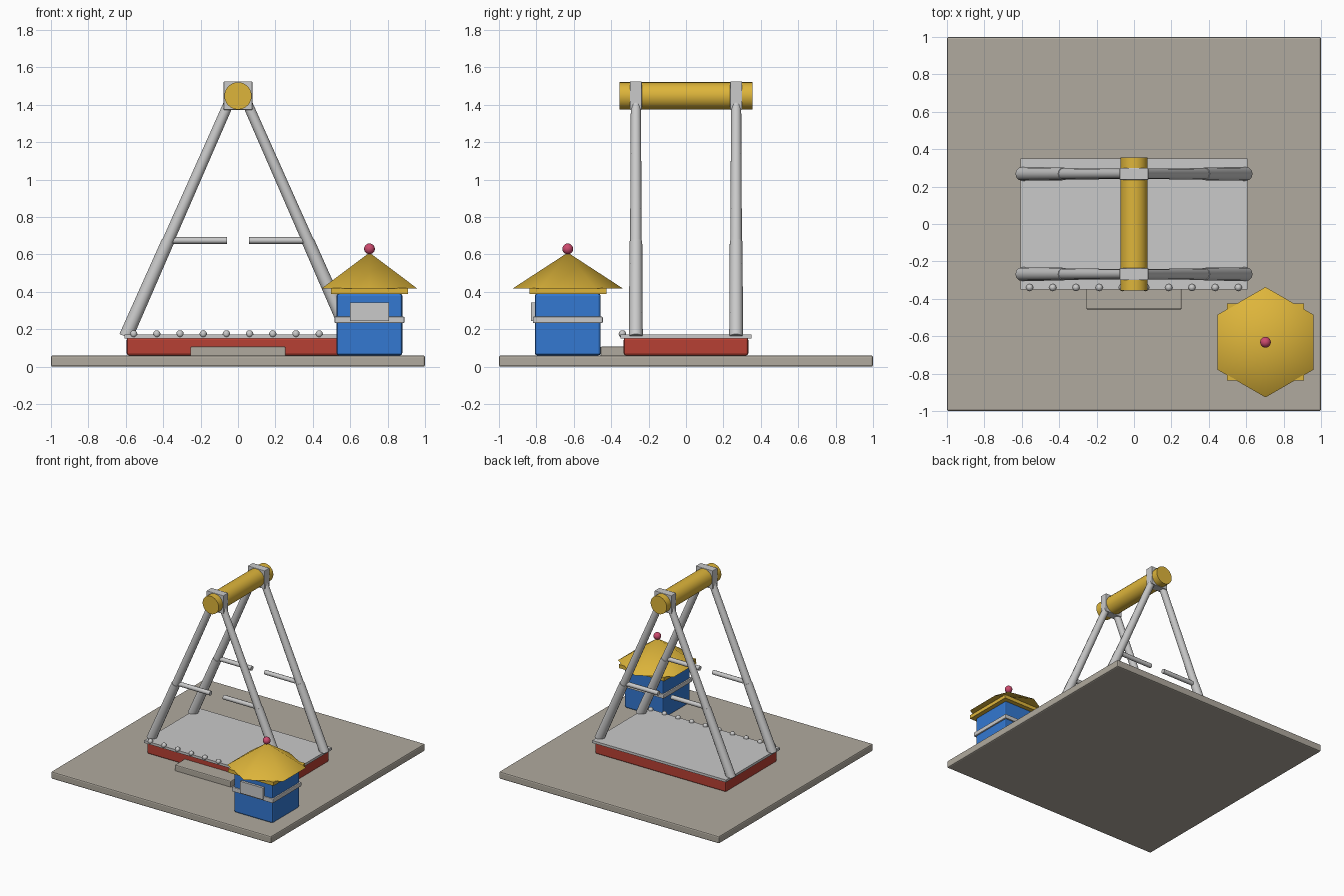
import bpy, math
from mathutils import Vector

if "Cube" in bpy.data.objects:
    bpy.data.objects.remove(bpy.data.objects["Cube"])


def material(name, r, g, b):
    """Flat colour given as sRGB, stored as linear."""
    m = bpy.data.materials.new(name)
    m.diffuse_color = [*(((c + 0.055) / 1.055) ** 2.4 for c in (r, g, b)), 1]
    m.use_nodes = True
    m.node_tree.nodes["Principled BSDF"].inputs["Base Color"].default_value = m.diffuse_color
    return m


STONE = material("stone grey", 0.69, 0.665, 0.62)
STEEL = material("light steel", 0.79, 0.79, 0.79)
RED = material("brick red", 0.72, 0.25, 0.20)
BLUE = material("booth blue", 0.20, 0.47, 0.82)
YELLOW = material("golden yellow", 0.87, 0.71, 0.23)
PINK = material("rose pink", 0.80, 0.29, 0.43)


def finish(name, mat, smooth=True):
    ob = bpy.context.object
    ob.name = name
    ob.data.materials.append(mat)
    if smooth:
        bpy.ops.object.shade_smooth_by_angle(angle=math.radians(50))
    return ob


def box(name, lo, hi, mat, bevel=0.0):
    lo, hi = Vector(lo), Vector(hi)
    bpy.ops.mesh.primitive_cube_add(size=1, location=(lo + hi) / 2)
    bpy.context.object.scale = hi - lo
    bpy.ops.object.transform_apply(location=False, rotation=False, scale=True)
    ob = finish(name, mat, False)
    if bevel:
        mod = ob.modifiers.new("soft edges", "BEVEL")
        mod.width = bevel
        mod.segments = 2
    return ob


def rod(name, a, b, r1, r2, mat, sides=12):
    a, b = Vector(a), Vector(b)
    d = b - a
    bpy.ops.mesh.primitive_cone_add(vertices=sides, radius1=r1, radius2=r2, depth=d.length,
                                    location=(a + b) / 2, rotation=d.to_track_quat('Z', 'Y').to_euler())
    return finish(name, mat)


def ball(name, loc, r, mat, seg, rings):
    bpy.ops.mesh.primitive_uv_sphere_add(segments=seg, ring_count=rings, radius=r, location=loc)
    return finish(name, mat)


# Ground slab, red platform, steel deck and entry step
box("ground_slab", (-1, -1, 0), (1, 1, 0.06), STONE, 0.01)
box("platform_base", (-0.595, -0.333, 0.06), (0.595, 0.333, 0.155), RED, 0.012)
box("platform_deck", (-0.608, -0.35, 0.152), (0.608, 0.35, 0.172), STEEL)
box("entry_step", (-0.255, -0.458, 0.05), (0.255, -0.32, 0.108), STONE, 0.008)

# Row of rivet lamps along the front edge of the deck
for i in range(10):
    ball(f"deck_lamp_{i + 1}", (-0.558 + i * 0.124, -0.34, 0.175), 0.02, STEEL, 8, 6)

# Two A-frames: stepped legs, short braces and square hubs
for y, end in ((-0.268, "front"), (0.268, "back")):
    for s, side in ((-1, "left"), (1, "right")):
        foot, knee, top = (s * 0.6, y, 0.16), (s * 0.375, y, 0.67), (s * 0.04, y, 1.43)
        rod(f"{end}_{side}_lower_leg", foot, knee, 0.037, 0.034, STEEL)
        rod(f"{end}_{side}_upper_leg", knee, top, 0.031, 0.027, STEEL)
        rod(f"{end}_{side}_brace", (s * 0.36, y, 0.675), (s * 0.06, y, 0.675), 0.018, 0.018, STEEL, 10)
    box(f"{end}_hub", (-0.077, y - 0.032, 1.373), (0.077, y + 0.032, 1.525), STEEL, 0.004)

# Top axle
rod("top_axle", (0, -0.355, 1.448), (0, 0.355, 1.448), 0.073, 0.073, YELLOW, 24)

# Ticket booth
BX, BY = 0.703, -0.632


def booth_box(name, half, z0, z1, mat, bevel=0.0):
    return box(name, (BX - half, BY - half, z0), (BX + half, BY + half, z1), mat, bevel)


booth_box("booth_body", 0.176, 0.06, 0.392, BLUE, 0.014)
booth_box("booth_band", 0.187, 0.233, 0.268, STEEL, 0.006)
box("booth_sign", (0.60, -0.828, 0.245), (0.806, -0.80, 0.342), STEEL)
booth_box("booth_eaves", 0.206, 0.39, 0.42, YELLOW)
rod("booth_roof", (BX, BY, 0.418), (BX, BY, 0.61), 0.295, 0.0, YELLOW, 6)
ball("roof_finial", (BX, BY, 0.63), 0.029, PINK, 16, 10)
